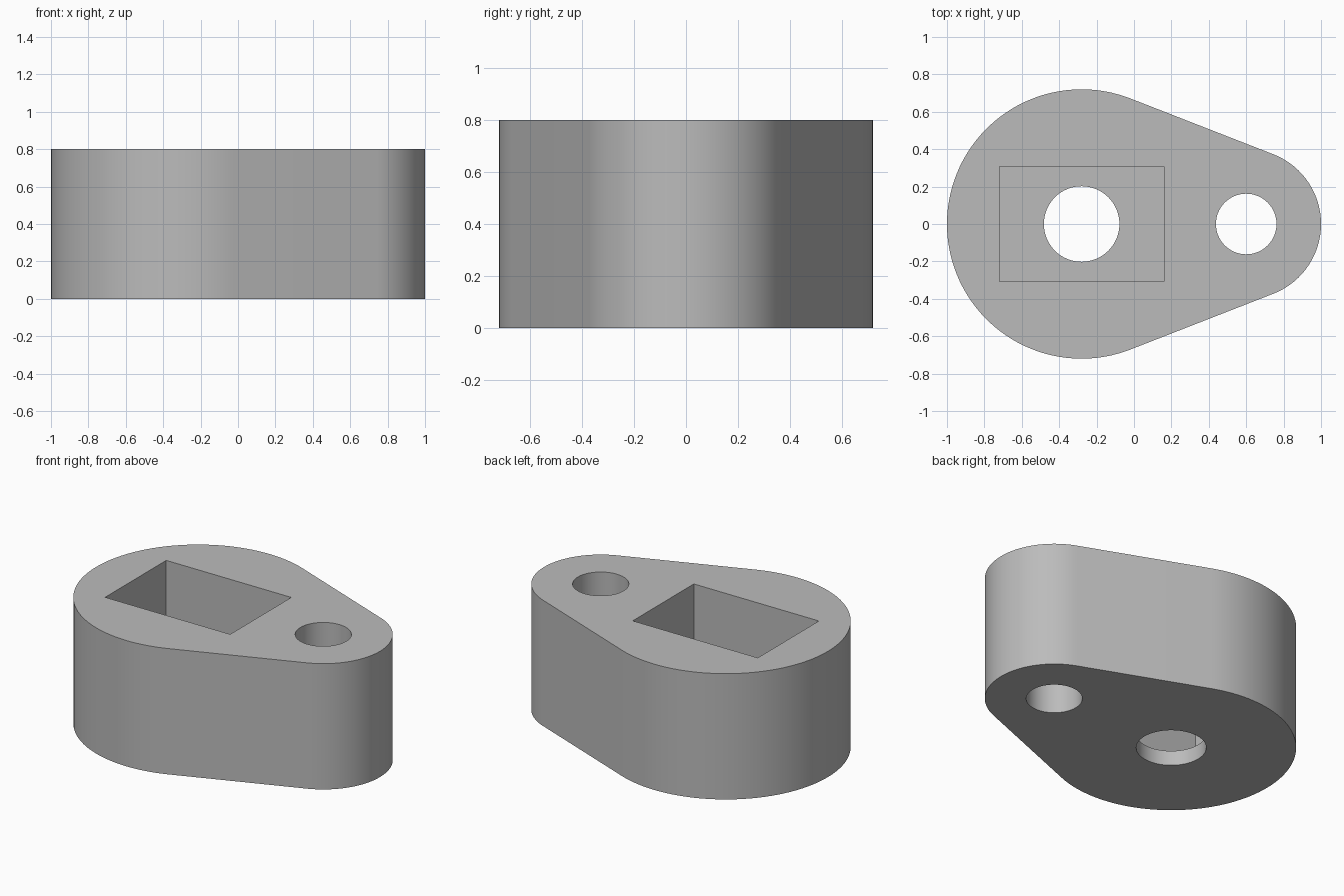
import bpy
import bmesh
from math import asin, cos, pi, sin

if "Cube" in bpy.data.objects:
    bpy.data.objects.remove(bpy.data.objects["Cube"], do_unlink=True)

HEIGHT, FLOOR = 0.8, 0.095
BIG_X, BIG_R = -0.28, 0.72
SMALL_X, SMALL_R = 0.6, 0.4

grey = bpy.data.materials.new("plain grey")
grey.use_nodes = True
colour = (0.5, 0.5, 0.5, 1)
grey.diffuse_color = colour
grey.node_tree.nodes["Principled BSDF"].inputs["Base Color"].default_value = colour


def arc(cx, r, start, end, steps):
    angles = [start + (end - start) * i / steps for i in range(steps + 1)]
    return [(cx + r * cos(a), r * sin(a)) for a in angles]


def prism(name, outline, z0, z1):
    """Extrude a closed outline between two heights."""
    bm = bmesh.new()
    base = bm.faces.new([bm.verts.new((x, y, z0)) for x, y in outline])
    top = bmesh.ops.extrude_face_region(bm, geom=[base])["geom"]
    bmesh.ops.translate(bm, vec=(0, 0, z1 - z0),
                        verts=[v for v in top if isinstance(v, bmesh.types.BMVert)])
    bmesh.ops.recalc_face_normals(bm, faces=bm.faces)
    mesh = bpy.data.meshes.new(name)
    bm.to_mesh(mesh)
    bm.free()
    mesh.materials.append(grey)
    obj = bpy.data.objects.new(name, mesh)
    bpy.context.collection.objects.link(obj)
    return obj


# Body: two arcs joined by their common tangents
tangent = pi / 2 - asin((BIG_R - SMALL_R) / (SMALL_X - BIG_X))
outline = (arc(SMALL_X, SMALL_R, -tangent, tangent, 48)
           + arc(BIG_X, BIG_R, tangent, 2 * pi - tangent, 80))
body = prism("cam_body", outline, 0, HEIGHT)

# Cutters: rectangular pocket and two round through holes
hx, hy = 0.44, 0.307
pocket = [(BIG_X + sx * hx, sy * hy) for sx, sy in ((-1, -1), (1, -1), (1, 1), (-1, 1))]
cutters = [
    prism("pocket_cutter", pocket, FLOOR, HEIGHT + 0.1),
    prism("shaft_hole_cutter", arc(BIG_X, 0.202, 0, 2 * pi, 64)[:-1], -0.1, FLOOR + 0.1),
    prism("pin_hole_cutter", arc(SMALL_X, 0.162, 0, 2 * pi, 64)[:-1], -0.1, HEIGHT + 0.1),
]

bpy.ops.object.select_all(action="DESELECT")
body.select_set(True)
bpy.context.view_layer.objects.active = body
for cutter in cutters:
    cut = body.modifiers.new(cutter.name, "BOOLEAN")
    cut.operation = "DIFFERENCE"
    cut.solver = "EXACT"
    cut.object = cutter
    bpy.ops.object.modifier_apply(modifier=cut.name)
    bpy.data.objects.remove(cutter, do_unlink=True)

bpy.ops.object.shade_smooth_by_angle(angle=pi / 6)
